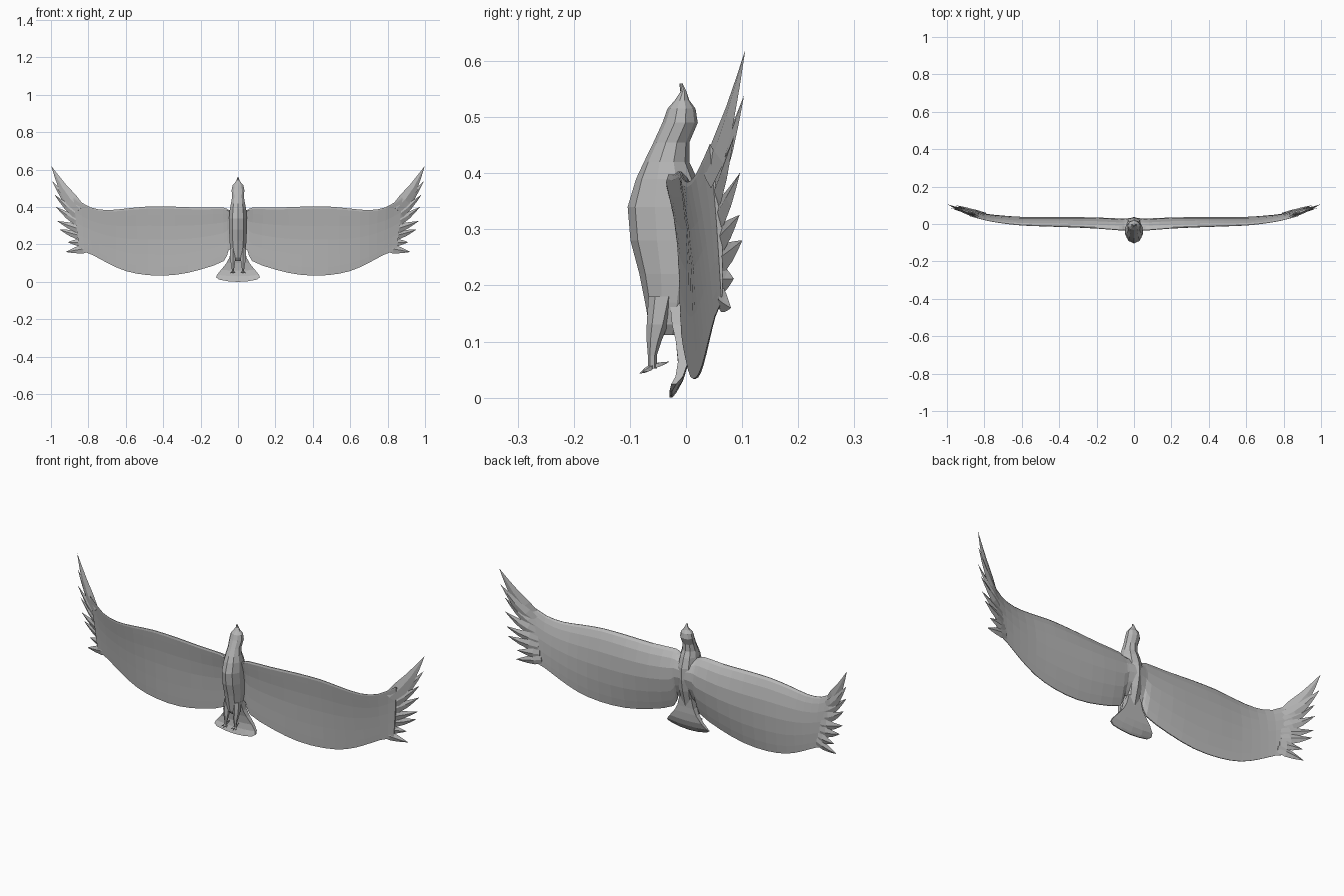
import bpy, bmesh, math
from mathutils import Vector

cube = bpy.data.objects.get("Cube")
if cube:
    bpy.data.objects.remove(cube, do_unlink=True)

GREY = (0.48, 0.48, 0.48, 1)
mat = bpy.data.materials.new("plumage grey")
mat.use_nodes = True
mat.diffuse_color = GREY
bsdf = mat.node_tree.nodes["Principled BSDF"]
bsdf.inputs["Base Color"].default_value = GREY
bsdf.inputs["Roughness"].default_value = 0.8


def loft(name, rings, mirror=False):
    """Skin a closed solid through rings of equal point count."""
    bm = bmesh.new()
    loops = [[bm.verts.new(p) for p in ring] for ring in rings]
    n = len(loops[0])
    for a, b in zip(loops, loops[1:]):
        for i in range(n):
            j = (i + 1) % n
            bm.faces.new((a[i], a[j], b[j], b[i]))
    bm.faces.new(loops[0])
    bm.faces.new(loops[-1])
    bmesh.ops.remove_doubles(bm, verts=bm.verts, dist=0.0002)
    bmesh.ops.recalc_face_normals(bm, faces=bm.faces)
    mesh = bpy.data.meshes.new(name)
    bm.to_mesh(mesh)
    bm.free()
    mesh.materials.append(mat)
    obj = bpy.data.objects.new(name, mesh)
    bpy.context.collection.objects.link(obj)
    if mirror:
        obj.modifiers.new("Mirror", 'MIRROR').use_clip = True


def oval(x, y, z, rx, ry, n=10):
    return [(x + rx * math.sin(math.tau * i / n), y + ry * math.cos(math.tau * i / n), z)
            for i in range(n)]


def ease(pts, steps):
    """Catmull-Rom resampling of a list of tuples."""
    v = [Vector(p) for p in pts]
    out = []
    for i in range(len(v) - 1):
        a, b, c, d = v[max(i - 1, 0)], v[i], v[i + 1], v[min(i + 2, len(v) - 1)]
        for k in range(steps):
            t = k / steps
            out.append(0.5 * (2 * b + (c - a) * t + (2 * a - 5 * b + 4 * c - d) * t * t
                              + (3 * b - a - 3 * c + d) * t ** 3))
    return out + [v[-1]]


# Body, head and hooked beak: height, front y, back y, half width
body = [(.56, -.012, -.006, .002), (.545, -.01, .001, .008), (.53, -.02, .006, .018),
        (.515, -.033, .017, .031), (.49, -.042, .021, .036), (.455, -.058, .006, .033),
        (.42, -.075, .006, .039), (.39, -.089, .02, .046), (.34, -.104, .036, .05),
        (.28, -.099, .038, .05), (.22, -.083, .028, .048), (.17, -.073, .014, .042),
        (.13, -.066, .004, .034), (.112, -.05, -.012, .022)]
loft("body", [oval(0, (f + b) / 2, z, w, (b - f) / 2) for z, f, b, w in body])

# Tail fan: half width, y, height at the middle, height at the corner
tail = [(.034, -.012, .18, .18), (.046, -.010, .13, .13), (.062, -.006, .10, .10),
        (.09, -.005, .06, .065), (.112, -.012, .03, .038), (.117, -.022, .008, .024),
        (.10, -.027, .0, .012)]
fan = []
for i, (w, y, zm, zc) in enumerate(tail):
    th = .017 * (1 - i / len(tail)) ** 1.3 + .001
    us = [-1, -.5, 0, .5, 1]
    edge = [(w * u, zm + (zc - zm) * u * u) for u in us]
    fan.append([(x, y - th, z) for x, z in edge] + [(x, y + th, z) for x, z in reversed(edge)])
loft("tail", fan)

# Legs, with three front toes and one hind toe each
leg = [(.028, -.043, .18, .016, .024), (.028, -.051, .13, .017, .019),
       (.027, -.057, .10, .013, .013), (.027, -.06, .075, .008, .008),
       (.027, -.06, .052, .006, .008)]
loft("legs", [oval(*p, n=6) for p in leg], True)


def spike(name, base, tip, w, th, sag=0.0):
    """Tapered blade from base to tip, tilted to follow the rising wing tip."""
    a, b = Vector(base), Vector(tip)
    d = (b - a).normalized()
    side = d.cross(Vector((-.35, 1, 0))).normalized()
    face = side.cross(d)
    rings = []
    for s, k, f in ((0, .8, .3), (.3, 1, .9), (.6, .68, .8), (.82, .34, .4), (1, .02, .02)):
        c = a.lerp(b, s)
        c.z -= sag * math.sin(math.pi * s)
        rings.append([c + side * w * k, c + face * th * f, c - side * w * k, c - face * th * f])
    loft(name, rings, True)


for i, (x, y, z) in enumerate([(.012, -.078, .046), (.027, -.083, .043),
                               (.042, -.078, .046), (.027, -.03, .064)]):
    spike(f"toe_{i + 1}", (.027, -.058, .056), (x, y, z), .005, .006)

# Wings: leading edge x y z, trailing edge x y z
spans = [(0, -.022, .375, 0, -.004, .19), (.05, -.030, .385, .05, -.008, .17),
         (.08, -.029, .398, .075, -.006, .112), (.2, -.020, .397, .2, .002, .066),
         (.34, -.014, .402, .34, .010, .037), (.48, -.010, .403, .48, .020, .036),
         (.6, -.006, .392, .6, .030, .058), (.7, .004, .384, .7, .041, .102),
         (.79, .019, .399, .78, .052, .145), (.88, .043, .452, .85, .064, .17)]
chord = [0, .03, .12, .28, .48, .7, .88, 1]
wing = []
for row in ease(spans, 2):
    lead, trail = Vector(row[:3]), Vector(row[3:])
    fade = 1 - .78 * min(1, lead.x / .87) ** 1.5
    top, low = [], []
    for t in chord:
        p = lead.lerp(trail, t)
        camber = .027 * fade * math.sin(math.pi * t ** .75)
        half = .025 * fade * (2.2 * math.sqrt(t) * (1 - t) + .1)
        top.append(p + Vector((0, camber + half, 0)))
        low.append(p + Vector((0, camber - half, 0)))
    wing.append(top + low[::-1])
for p in wing[0]:
    p.x = 0
loft("wings", wing, True)

# Spread flight feathers: base, tip, half width, downward bend
feathers = [((.845, .037, .39), (.997, .105, .617), .036, .024),
            ((.83, .041, .365), (.992, .103, .537), .030, .018),
            ((.82, .045, .34), (.98, .085, .465), .026, .012),
            ((.82, .049, .31), (.972, .096, .40), .026, .008),
            ((.81, .053, .275), (.965, .095, .325), .025, .004),
            ((.81, .056, .243), (.953, .10, .28), .025, .004),
            ((.80, .058, .21), (.91, .085, .212), .024, 0),
            ((.79, .057, .183), (.92, .08, .16), .024, 0)]
for i, (base, tip, w, sag) in enumerate(feathers):
    spike(f"flight_feather_{i + 1}", base, tip, w, .008, sag)
